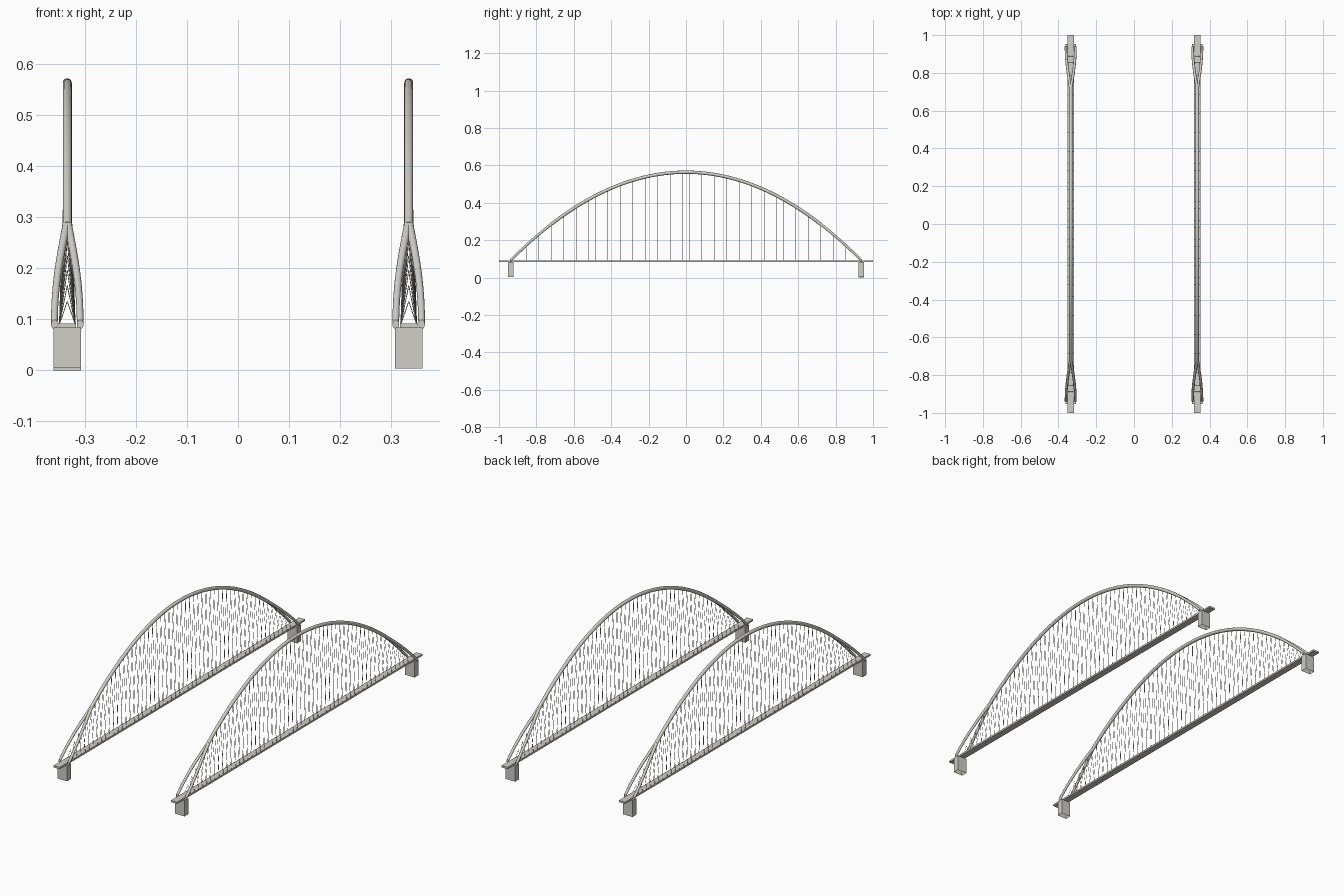
import bpy, bmesh, math
from mathutils import Vector

if "Cube" in bpy.data.objects:
    bpy.data.objects.remove(bpy.data.objects["Cube"])

ARCH_X = 0.335      # distance of each arch from the middle
FOOT_Y = 0.94       # arch springing point
SPLIT_Y = 0.722     # where the rib forks into two legs
DECK_TOP = 0.092
DECK_BOTTOM = 0.083

mat = bpy.data.materials.new("pale_concrete")
mat.diffuse_color = (0.63, 0.62, 0.575, 1)
mat.use_nodes = True
mat.node_tree.nodes["Principled BSDF"].inputs["Base Color"].default_value = mat.diffuse_color


def arch_z(y):
    return 0.09 + 0.474 * (1 - (y / FOOT_Y) ** 2)


def finish(name, bm):
    me = bpy.data.meshes.new(name)
    bm.to_mesh(me)
    bm.free()
    ob = bpy.data.objects.new(name, me)
    bpy.context.collection.objects.link(ob)
    me.materials.append(mat)
    return ob


def add_box(bm, lo, hi, open_bottom=False):
    lo, hi = Vector(lo), Vector(hi)
    res = bmesh.ops.create_cube(bm, size=1)
    for v in res["verts"]:
        v.co = Vector([(lo[i] + hi[i]) / 2 + v.co[i] * (hi[i] - lo[i]) for i in range(3)])
    if open_bottom:
        faces = {f for v in res["verts"] for f in v.link_faces}
        low = [f for f in faces if all(abs(v.co.z - lo.z) < 1e-6 for v in f.verts)]
        bmesh.ops.delete(bm, geom=low, context="FACES_ONLY")


def add_tube(bm, path, radii, sides, upright_end=False):
    """Sweep a round section along a path, with closed ends."""
    rings = []
    for i, p in enumerate(path):
        t = (path[min(i + 1, len(path) - 1)] - path[max(i - 1, 0)]).normalized()
        u = (Vector((1, 0, 0)) - t * t.x).normalized()
        w = t.cross(u)
        ring = [p + radii[i] * (u * math.cos(a) + w * math.sin(a))
                for a in (2 * math.pi * k / sides for k in range(sides))]
        if upright_end and i == len(path) - 1:
            ring = [c - t * ((c.y - p.y) / t.y) for c in ring]
        rings.append([bm.verts.new(c) for c in ring])
    for a, b in zip(rings, rings[1:]):
        for k in range(sides):
            n = (k + 1) % sides
            bm.faces.new((a[k], a[n], b[n], b[k]))
    bm.faces.new(rings[0][::-1])
    bm.faces.new(rings[-1])


def smooth(ob):
    bpy.ops.object.select_all(action="DESELECT")
    ob.select_set(True)
    bpy.context.view_layer.objects.active = ob
    bpy.ops.object.shade_smooth_by_angle(angle=math.radians(40))


hanger_y = [s * (0.0168 + 0.0335 * k) for k in range(27) for s in (-1, 1)]
# pier bottoms follow the slightly uneven ground: (front, back)
pier_base = {"left": (0.005, 0.0), "right": (0.003, 0.003)}

for side, sx in (("left", -1), ("right", 1)):
    cx = sx * ARCH_X

    # single upper rib of the arch
    bm = bmesh.new()
    n = 64
    ys = [-SPLIT_Y + 2 * SPLIT_Y * i / n for i in range(n + 1)]
    add_tube(bm, [Vector((cx, y, arch_z(y))) for y in ys], [0.0088] * (n + 1), 16)
    bmesh.ops.recalc_face_normals(bm, faces=bm.faces)
    smooth(finish(side + "_arch_rib", bm))

    # forked legs at both ends
    bm = bmesh.new()
    for end in (-1, 1):
        for fork in (-1, 1):
            path, radii = [], []
            for i in range(17):
                t = i / 16
                y = SPLIT_Y - 0.008 + (FOOT_Y - SPLIT_Y + 0.008) * t
                x = cx + fork * (0.0008 + 0.0245 * math.sin(t * math.pi / 2) ** 1.08)
                path.append(Vector((x, end * y, arch_z(y))))
                radii.append(0.0078 - 0.0013 * t)
            add_tube(bm, path, radii, 14, upright_end=True)
    bmesh.ops.recalc_face_normals(bm, faces=bm.faces)
    smooth(finish(side + "_arch_legs", bm))

    # narrow deck girder
    bm = bmesh.new()
    add_box(bm, (cx - 0.0175, -1, DECK_BOTTOM), (cx + 0.0175, 1, DECK_TOP))
    finish(side + "_deck", bm)

    # paired hangers splaying to the deck edges
    bm = bmesh.new()
    for y in hanger_y:
        for s in (-1, 1):
            add_tube(bm, [Vector((cx, y, arch_z(y) - 0.006)),
                          Vector((cx + s * 0.0155, y, DECK_TOP - 0.002))], [0.0008] * 2, 6)
    bmesh.ops.recalc_face_normals(bm, faces=bm.faces)
    finish(side + "_hangers", bm)

    # small anchors at the hanger feet
    bm = bmesh.new()
    for y in hanger_y:
        for s in (-1, 1):
            x = cx + s * 0.0155
            add_box(bm, (x - 0.0014, y - 0.0014, DECK_TOP - 0.001),
                    (x + 0.0014, y + 0.0014, DECK_TOP + 0.002))
    finish(side + "_hanger_anchors", bm)

    # piers, hollow from below
    bm = bmesh.new()
    for end, base in zip((-1, 1), pier_base[side]):
        ya, yb = sorted((end * 0.922, end * 0.953))
        add_box(bm, (cx - 0.027, ya, base), (cx + 0.027, yb, 0.084), open_bottom=True)
    finish(side + "_piers", bm)
